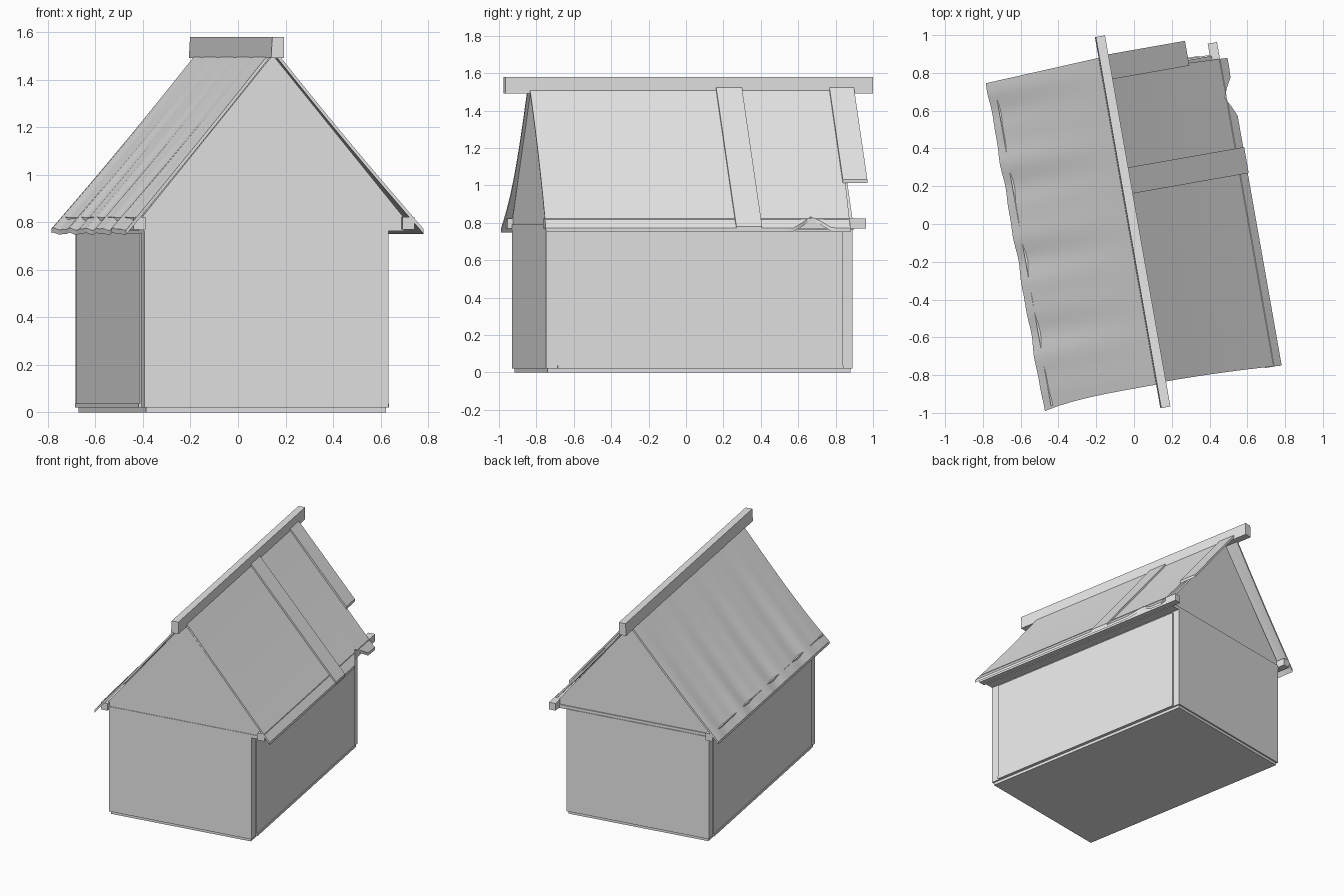
import bpy, bmesh, math
from mathutils import Matrix

if "Cube" in bpy.data.objects:
    bpy.data.objects.remove(bpy.data.objects["Cube"])

TURN = Matrix.Rotation(math.radians(10), 4, 'Z')   # house stands turned on its base
grey = bpy.data.materials.new("plain grey")
grey.diffuse_color = (0.8, 0.8, 0.8, 1)
grey.use_nodes = True
grey.node_tree.nodes["Principled BSDF"].inputs["Base Color"].default_value = grey.diffuse_color

RIDGE_Z, EAVE_Z, EAVE_U = 1.535, 0.772, 0.64


def finish(name, bm):
    bmesh.ops.recalc_face_normals(bm, faces=bm.faces)
    bm.transform(TURN)
    me = bpy.data.meshes.new(name)
    bm.to_mesh(me)
    bm.free()
    me.materials.append(grey)
    ob = bpy.data.objects.new(name, me)
    bpy.context.collection.objects.link(ob)
    return ob


def prism(name, profile, v0, v1):
    """Extrude an x-z profile along the length of the house."""
    bm = bmesh.new()
    face = bm.faces.new([bm.verts.new((x, v0, z)) for x, z in profile])
    out = bmesh.ops.extrude_face_region(bm, geom=[face])
    verts = [g for g in out["geom"] if isinstance(g, bmesh.types.BMVert)]
    bmesh.ops.translate(bm, verts=verts, vec=(0, v1 - v0, 0))
    return finish(name, bm)


def box(name, x0, x1, v0, v1, z0, z1):
    return prism(name, [(x0, z0), (x1, z0), (x1, z1), (x0, z1)], v0, v1)


def sheet(name, nu, nv, point, thick):
    """Grid surface from point(s, t), closed downwards by its thickness."""
    bm = bmesh.new()
    top = [[bm.verts.new(point(i / nu, j / nv)) for j in range(nv + 1)] for i in range(nu + 1)]
    low = [[bm.verts.new((v.co.x, v.co.y, v.co.z - thick)) for v in row] for row in top]
    for i in range(nu):
        for j in range(nv):
            for g in (top, low):
                bm.faces.new((g[i][j], g[i + 1][j], g[i + 1][j + 1], g[i][j + 1]))
    for j in range(nv):
        for i in (0, nu):
            bm.faces.new((top[i][j], top[i][j + 1], low[i][j + 1], low[i][j]))
    for i in range(nu):
        for j in (0, nv):
            bm.faces.new((top[i][j], top[i + 1][j], low[i + 1][j], low[i][j]))
    ob = finish(name, bm)
    bpy.context.view_layer.objects.active = ob
    ob.select_set(True)
    bpy.ops.object.shade_smooth_by_angle(angle=math.radians(30))
    ob.select_set(False)
    return ob


def roof_z(x):
    return RIDGE_Z - (RIDGE_Z - EAVE_Z) * abs(x) / EAVE_U


# Floor slab, walls and the plate under the attic
box("floor_slab", -0.54, 0.485, -0.837, 0.807, 0.0, 0.02)
box("walls", -0.55, 0.495, -0.847, 0.817, 0.02, 0.77)
box("wall_plate", -0.575, 0.56, -0.847, 0.812, 0.765, 0.79)

# Raised side panels with a thin sill, leaving posts at the corners
for side, x in (("left", -0.55), ("right", 0.495)):
    d = -1 if side == "left" else 1
    box(side + "_wall_panel", x - d * 0.01, x + d * 0.008, -0.785, 0.765, 0.025, 0.755)
    box(side + "_sill", x - d * 0.01, x + d * 0.013, -0.785, 0.765, 0.02, 0.037)

# Gable triangles
tri = [(-0.585, 0.79), (0.585, 0.79), (0.0, 1.505)]
prism("front_gable", tri, -0.843, -0.81)
prism("back_gable", tri, 0.775, 0.805)

# Eave beams and ridge beam
for side, d in (("left", -1), ("right", 1)):
    box(side + "_eave_beam", d * 0.55, d * 0.6, -0.872, 0.872, 0.77, 0.822)
prism("ridge_beam", [(-0.032, 1.492), (0.022, 1.492), (0.022, 1.58), (-0.027, 1.58)], -0.985, 1.01)


# Left slope: flared front edge and soft ripples
def left_slope(s, t):
    x = -EAVE_U * s
    v0 = -0.858 - 0.035 * s ** 4
    v1 = 0.90 - 0.03 * s
    v = v0 + (v1 - v0) * t
    ripple = 0.006 * s * math.sin(v * 17) + 0.004 * s * math.sin(v * 31 + 1)
    return (x - ripple * 0.5, v, roof_z(x) - 0.02 * math.sin(math.pi * s) * 0.4 + ripple * 0.6)


sheet("left_roof", 8, 40, left_slope, 0.02)


# Right slope: eave broken away near the back
def right_slope(s, t):
    v0, v1 = -0.85 - 0.024 * s ** 2, 0.81 - 0.03 * s
    v = v0 + (v1 - v0) * t
    gap = max(0.0, 1 - abs(v - 0.58) / 0.1)
    x = EAVE_U * s - 0.055 * gap * s ** 4
    return (x, v, roof_z(x) - 0.008 * math.sin(math.pi * s))


sheet("right_roof", 8, 32, right_slope, 0.02)


# Loose boards lying on the right slope
def board(name, v0, v1, x1, lift, thick):
    sheet(name, 1, 1, lambda s, t: (x1 * s, v0 + (v1 - v0) * t, roof_z(x1 * s) + lift), thick)


board("middle_board", 0.16, 0.30, 0.645, 0.014, 0.018)
board("back_board", 0.775, 0.908, 0.434, 0.014, 0.02)
